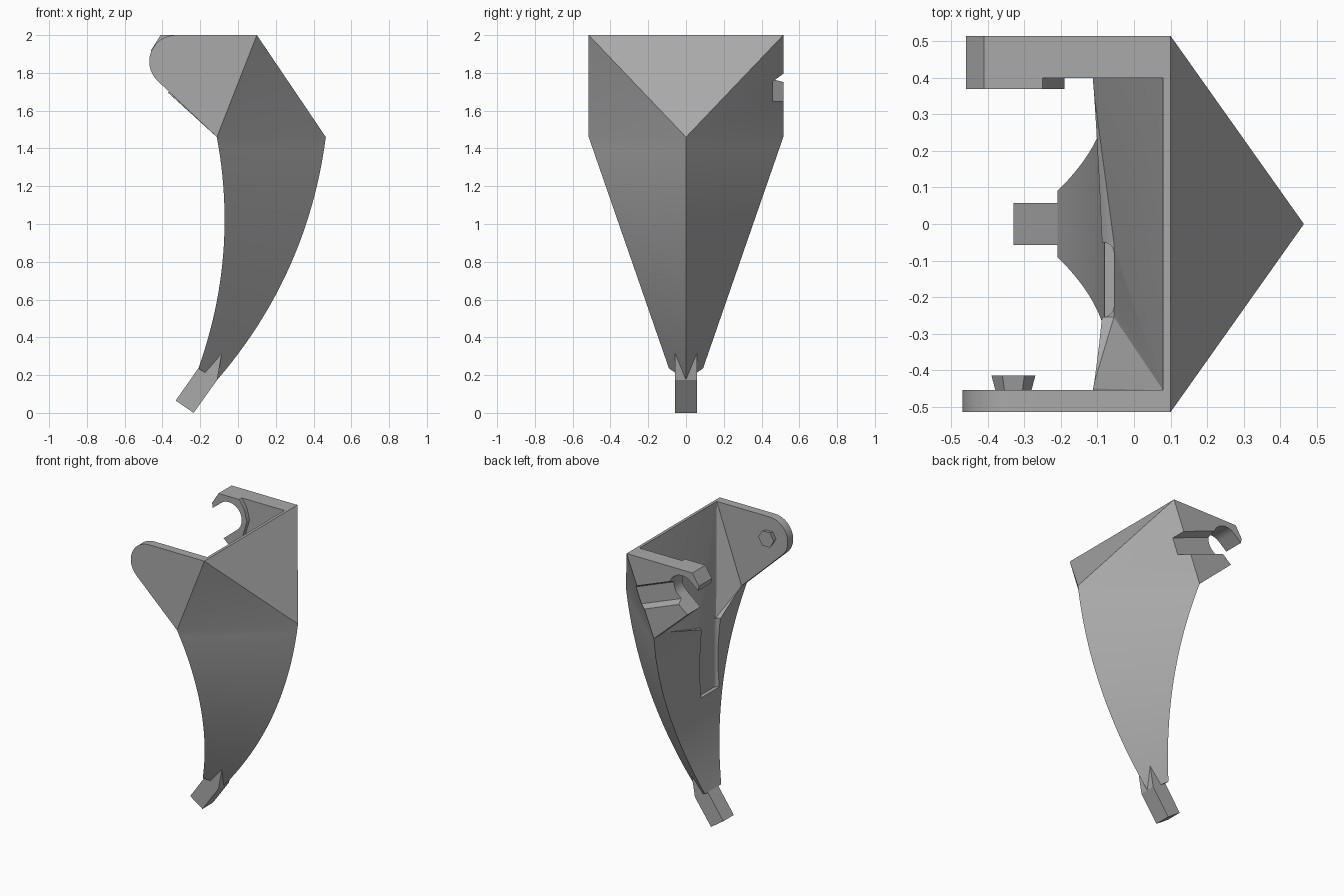
import bpy, bmesh, math
from mathutils import Vector

if "Cube" in bpy.data.objects:
    bpy.data.objects.remove(bpy.data.objects["Cube"], do_unlink=True)

grey = bpy.data.materials.new("plain_grey")
grey.use_nodes = True
grey.diffuse_color = (0.4, 0.4, 0.4, 1)
grey.node_tree.nodes["Principled BSDF"].inputs["Base Color"].default_value = (0.4, 0.4, 0.4, 1)


def finish(name, bm):
    bmesh.ops.recalc_face_normals(bm, faces=bm.faces)
    mesh = bpy.data.meshes.new(name)
    bm.to_mesh(mesh)
    bm.free()
    mesh.materials.append(grey)
    ob = bpy.data.objects.new(name, mesh)
    bpy.context.collection.objects.link(ob)
    return ob


def prism(name, outline, y0, y1):
    """Extrude an (x, z) outline along y."""
    bm = bmesh.new()
    face = bm.faces.new([bm.verts.new((x, y0, z)) for x, z in outline])
    moved = bmesh.ops.extrude_face_region(bm, geom=[face])["geom"]
    verts = [v for v in moved if isinstance(v, bmesh.types.BMVert)]
    bmesh.ops.translate(bm, verts=verts, vec=(0, y1 - y0, 0))
    return finish(name, bm)


def hull(name, points):
    bm = bmesh.new()
    for p in points:
        bm.verts.new(p)
    bmesh.ops.convex_hull(bm, input=bm.verts)
    return finish(name, bm)


def cut(targets, cutter):
    for ob in targets:
        mod = ob.modifiers.new("cut", "BOOLEAN")
        mod.operation, mod.solver, mod.object = "DIFFERENCE", "EXACT", cutter
        with bpy.context.temp_override(object=ob, active_object=ob):
            bpy.ops.object.modifier_apply(modifier=mod.name)
    bpy.data.objects.remove(cutter, do_unlink=True)


def arc(center, radius, start, end, n):
    return [(center[0] + radius * math.cos(math.radians(start + (end - start) * i / n)),
             center[1] + radius * math.sin(math.radians(start + (end - start) * i / n)))
            for i in range(n + 1)]


def bow(a, b, sag, t):
    """Point on a shallow arc from a to b that bulges toward +x."""
    a, b = Vector(a), Vector(b)
    d = (b - a).normalized()
    return a.lerp(b, t) + Vector((-d.y, d.x)) * sag * 4 * t * (1 - t)


# Curved three-sided body with a sloping cap
STEPS = 24
bm = bmesh.new()
rings = []
for i in range(STEPS + 1):
    t = i / STEPS
    ridge = bow((0.465, 1.46), (-0.11, 0.175), 0.105, t)
    back = bow((-0.112, 1.46), (-0.21, 0.235), 0.083, t)
    w = 0.09 + (0.515 - 0.09) * (back.y - 0.235) / (1.46 - 0.235)
    rings.append([bm.verts.new(p) for p in
                  ((ridge.x, 0, ridge.y), (back.x, w, back.y), (back.x, -w, back.y))])
for a, b in zip(rings, rings[1:]):
    for j in range(3):
        k = (j + 1) % 3
        bm.faces.new((a[j], a[k], b[k], b[j]))
bm.faces.new(rings[-1])
peak, left, right = rings[0]
top_l, top_r = [bm.verts.new((0.1, s * 0.515, 2)) for s in (1, -1)]
rim_l, rim_r = [bm.verts.new((0.08, s * 0.5, 2)) for s in (1, -1)]
for f in ((peak, top_l, left), (peak, right, top_r), (peak, top_r, top_l),
          (top_l, top_r, rim_r, rim_l), (rim_l, rim_r, right, left),
          (top_l, rim_l, left), (top_r, right, rim_r)):
    bm.faces.new(f)
body = finish("curved_body", bm)

# Funnel recess between the ears, leading into a long slot down the back
EAR_R, EAR_L = -0.455, 0.40
SLOT = (-0.255, -0.05)
funnel = [(x, y, z) for y in (EAR_R, EAR_L)
          for x, z in ((0.08, 2), (-0.115, 1.46), (-0.2, 2.1), (-0.4, 1.47))]
funnel += [(-0.055, y, 1.3) for y in SLOT] + [(-0.4, y, 1.3) for y in SLOT]
cut([body], hull("funnel_cutter", funnel))
r = 0.03
corners = arc((-0.055 - r, SLOT[1] - r), r, 90, 0, 5) + arc((-0.055 - r, SLOT[0] + r), r, 0, -90, 5)
corners += [(-0.3, SLOT[0]), (-0.3, SLOT[1])]
cut([body], hull("slot_cutter", [(x, y, z) for x, y in corners for z in (0.82, 1.5)]))

# Right ear: rounded plate with a small boss
PIVOT = (-0.33, 1.86)
right_ear = prism("right_ear", [(0.1, 2)] + arc(PIVOT, 0.14, 90, 227, 16) + [(-0.112, 1.46)],
                  -0.515, EAR_R)
boss = hull("pivot_boss", [(x, y, z) for y, rad in ((-0.46, 0.048), (-0.415, 0.06))
                           for x, z in arc(PIVOT, rad, 0, 300, 5)])

# Left ear: thicker open clip with a raised pad on its inside
tip = [(-0.41, 2), (-0.46, 1.92), (-0.43, 1.75)]
left_ear = prism("left_ear", [(0.1, 2)] + tip + [(-0.112, 1.46)], EAR_L, 0.515)
pad = prism("clip_pad", [(-0.25, 2)] + tip + [(-0.26, 1.597), (-0.22, 1.76), (-0.19, 1.86), (-0.21, 1.94)],
            0.37, EAR_L)

# Clip mouth: round hole opening down and backward
hole = arc(PIVOT, 0.1, -50, 130, 16)
reach = Vector((-0.77, -0.64)) * 0.5
hole += [tuple(Vector(hole[-1]) + reach), tuple(Vector(hole[0]) + reach)]
cut([left_ear, pad], prism("mouth_cutter", hole, 0.3, 0.6))

# Tapered groove across the outside of the left ear
along, across = Vector((0.93, -0.36)), Vector((0.36, 0.93))
middle = Vector((-0.01, 1.722))
groove = []
for y, half in ((0.46, 0.058), (0.53, 0.085)):
    for t in (-0.34, 0.12):
        for s in (-1, 1):
            p = middle + along * t + across * half * s
            groove.append((p.x, y, p.y))
cut([left_ear, body], hull("groove_cutter", groove))

# Square stem at the lower tip
stem = prism("tip_stem", [(-0.33, 0.065), (-0.235, 0), (-0.11, 0.175), (-0.085, 0.32), (-0.165, 0.3)],
             -0.058, 0.058)

# Smooth shading with crisp edges
for ob in (body, right_ear, boss, left_ear, pad, stem):
    bpy.ops.object.select_all(action="DESELECT")
    ob.select_set(True)
    bpy.context.view_layer.objects.active = ob
    bpy.ops.object.shade_smooth_by_angle(angle=math.radians(25))
